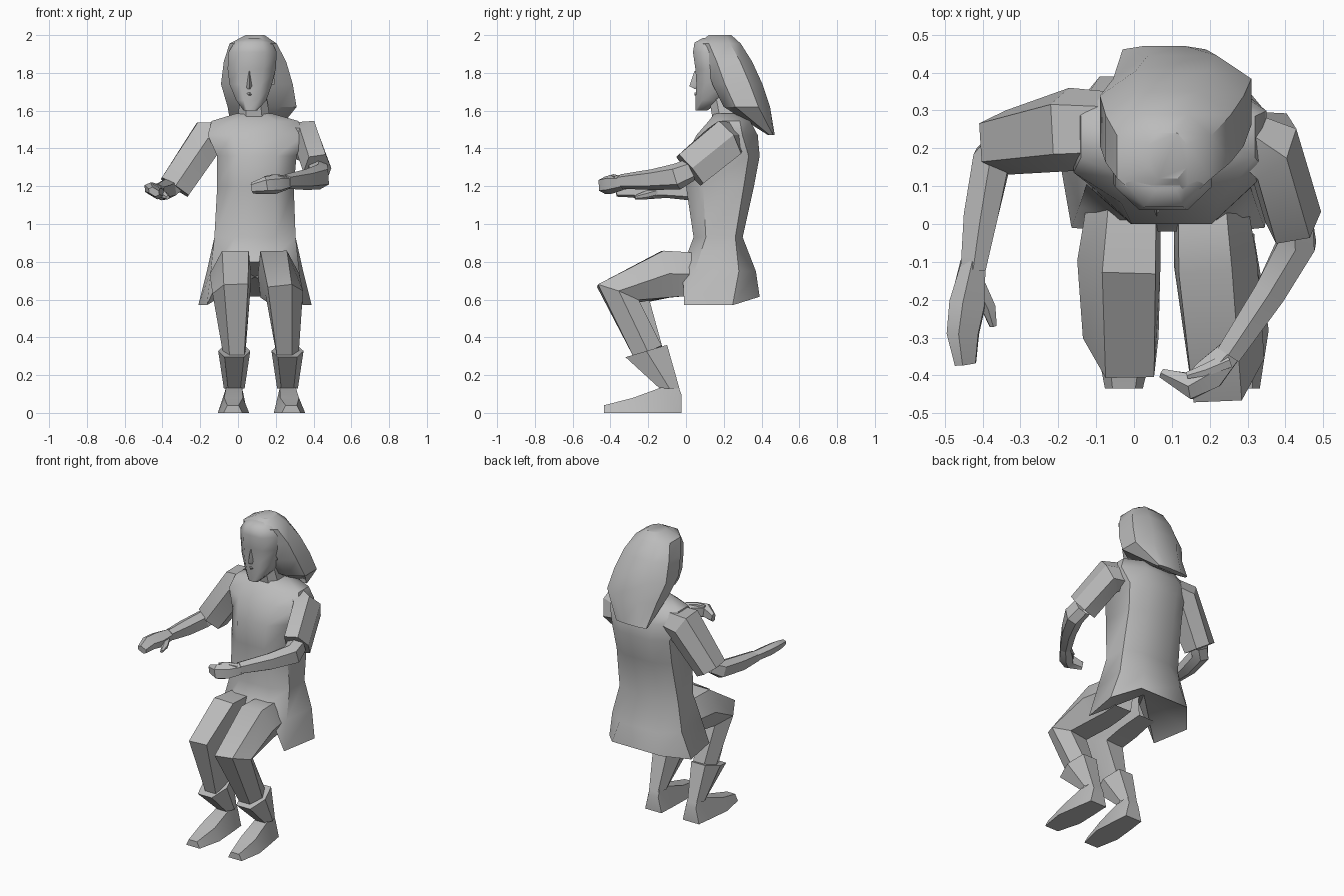
import bpy, bmesh, math
from mathutils import Vector

if "Cube" in bpy.data.objects:
    bpy.data.objects.remove(bpy.data.objects["Cube"])

grey = bpy.data.materials.new("plain grey")
grey.diffuse_color = (0.5, 0.5, 0.5, 1)
grey.use_nodes = True
grey.node_tree.nodes["Principled BSDF"].inputs["Base Color"].default_value = grey.diffuse_color


def loft(name, rings, angle=32, peak=None, start=True, end=True, drop=None):
    """Skin equal-length point rings; cap the ends; drop hidden faces by a rule."""
    bm = bmesh.new()
    vs = [[bm.verts.new(p) for p in r] for r in rings]
    n = len(vs[0])
    for a, b in zip(vs, vs[1:]):
        for i in range(n):
            j = (i + 1) % n
            bm.faces.new((a[i], a[j], b[j], b[i]))
    if end:
        bm.faces.new(vs[-1])
    if peak:  # hollow underside rising to a point
        c = bm.verts.new(peak)
        for i in range(n):
            bm.faces.new((vs[0][(i + 1) % n], vs[0][i], c))
    elif start:
        bm.faces.new(vs[0][::-1])
    bmesh.ops.recalc_face_normals(bm, faces=bm.faces)
    if drop:
        hidden = [f for f in bm.faces if drop(f.calc_center_median())]
        bmesh.ops.delete(bm, geom=hidden, context='FACES')
    me = bpy.data.meshes.new(name)
    bm.to_mesh(me)
    bm.free()
    me.materials.append(grey)
    ob = bpy.data.objects.new(name, me)
    bpy.context.collection.objects.link(ob)
    bpy.ops.object.select_all(action='DESELECT')
    ob.select_set(True)
    bpy.context.view_layer.objects.active = ob
    bpy.ops.object.shade_smooth_by_angle(angle=math.radians(angle))
    return ob


HEX = [(1, 0), (.6, 1), (-.6, 1), (-1, 0), (-.6, -1), (.6, -1)]
THIGH = [(1, 0), (.88, 1), (-.4, 1), (-1, 0), (-.4, -1), (.88, -1)]


def mirrored(half):
    return half + [(-x, y) for x, y in reversed(half)]


OCT = mirrored([(.5, -1), (1, -.5), (1, .5), (.5, 1)])
BODY = mirrored([(.5, -1), (1, -.5), (1, .7), (.5, 1)])
SKIRT = mirrored([(.5, -1), (.92, -.8), (1, .5), (.55, 1)])
HEM = mirrored([(.5, -1), (.85, -.95), (1, .3), (.6, 1)])


def limb(name, path, ref, section=HEX, flip=1, start=False):
    """Six-sided tube: path of (x, y, z, half size along ref, half size across)."""
    pts = [Vector(p[:3]) for p in path]
    ref, rings = Vector(ref), []
    for i, p in enumerate(path):
        t = Vector()
        if i:
            t += (pts[i] - pts[i - 1]).normalized()
        if i < len(pts) - 1:
            t += (pts[i + 1] - pts[i]).normalized()
        t.normalize()
        u = (ref - t * ref.dot(t)).normalized()
        v = t.cross(u)
        rings.append([pts[i] + u * p[3] * h * flip + v * p[4] * k for h, k in section])
    return loft(name, rings, start=start)


def stack(rows, section=OCT):
    """Eight-sided level rings from (z, xmin, xmax, yfront, yback)."""
    return [[Vector(((a + b) / 2 + (b - a) / 2 * h, (f + k) / 2 + (k - f) / 2 * g, z))
             for h, g in section] for z, a, b, f, k in rows]


# Tunic: flared hem, waist, chest, shoulders
tunic = stack([(.57, -.21, .39, -.02, .39)], HEM)
tunic += stack([(.75, -.165, .345, .01, .37)], SKIRT)
tunic += stack([
    (.93, -.125, .305, .04, .30), (1.2, -.11, .295, 0, .36),
    (1.36, -.11, .31, 0, .39)], BODY)
tunic += stack([
    (1.47, -.16, .35, .055, .38),
    (1.545, -.14, .32, .12, .34), (1.585, -.01, .18, .15, .29)])
for i in (0, 7):
    tunic[0][i].z, tunic[1][i].z = .8, .85   # front split over the thighs
for i in (3, 4):
    tunic[0][i].z = .615      # back hem sits higher
loft("tunic", tunic, 50, (.09, .2, .72))

# Neck and head
loft("neck", stack([(1.56, .0, .17, .14, .30), (1.68, .01, .15, .12, .27)]),
     start=False, end=False)
loft("head", stack([
    (1.60, .03, .10, .05, .11), (1.655, -.01, .15, .05, .20),
    (1.74, -.045, .18, .055, .25), (1.82, -.055, .20, .05, .28),
    (1.91, -.05, .205, .037, .28), (1.96, -.02, .18, .045, .28),
    (1.985, .03, .14, .09, .25)]), 60, drop=lambda c: c.y > .21 and c.z > 1.68)
loft("nose", [[(.06 + s * w, y, z) for s, y in ((-1, .07), (0, f), (1, .07))]
              for z, w, f in ((1.715, .022, .045), (1.73, .02, .018), (1.81, .008, .045))])
loft("mouth", [[(.06 + s * w, y, z) for s, y in ((-1, .06), (0, .044), (1, .06))]
               for z, w in ((1.68, .012), (1.688, .025), (1.695, .012))])

# Hair: shell sweeping backward to a narrower tip
hair = stack([
    (1.47, -.03, .19, .435, .47), (1.62, -.055, .31, .20, .445),
    (1.74, -.09, .29, .14, .405), (1.86, -.075, .255, .10, .35),
    (1.955, -.045, .205, .065, .29), (2.0, .04, .14, .12, .24)])
loft("hair", hair, 35, drop=lambda c: c.y < .18 and 1.7 < c.z < 1.93 and abs(c.x - .09) < .04)

# Legs, boots and feet: (side, hip x, knee x, ankle x, knee y, inner side, toe shift)
for side, hx, kx, ax, ky, inner, toe in (("right", -.03, -.035, -.02, -.30, 1, -.01),
                                         ("left", .205, .245, .262, -.36, -1, .03)):
    limb(side + "_leg", [
        (hx, .12, .73, .095, .10), (hx, .02, .735, .10, .115),
        (hx + .01 * -inner, -.10, .735, .11, .125), (kx, ky, .635, .10, .115),
        (ax, -.20, .32, .06, .08)], (1, 0, 0), THIGH, inner)
    # boot shaft with a tilted top edge
    loft(side + "_boot", [
        [(ax + a * h, (f[0] + b[0]) / 2 + (b[0] - f[0]) / 2 * k,
          (f[1] + b[1]) / 2 + (b[1] - f[1]) / 2 * k) for h, k in HEX]
        for a, f, b in ((.085, (-.32, .295), (-.10, .36)),
                        (.055, (-.14, .13), (-.035, .13)))], end=False)
    foot = []
    for y, top, w in ((-.025, .10, .06), (-.04, .14, .06), (-.13, .135, .07),
                      (-.28, .08, .083), (-.435, .04, .05)):
        x = ax - toe * .2 - toe * y * 2
        foot.append([(x - w, y, 0), (x + w, y, 0),
                     (x + w * .6, y, top), (x - w * .6, y, top)])
    loft(side + "_foot", foot)

# Sleeves
limb("right_sleeve", [
    (-.07, .25, 1.46, .10, .08), (-.165, .25, 1.45, .11, .10),
    (-.335, .215, 1.195, .085, .085)], (0, 1, 0))
limb("left_sleeve", [
    (.28, .235, 1.45, .07, .08), (.365, .205, 1.44, .085, .105),
    (.42, .02, 1.285, .076, .10)], (1, 0, 0))

# Forearms
limb("right_forearm", [
    (-.335, .21, 1.215, .05, .05), (-.375, .17, 1.185, .055, .05),
    (-.405, .02, 1.175, .05, .045), (-.425, -.12, 1.175, .035, .033)], (0, 0, 1))
limb("left_forearm", [
    (.42, .02, 1.285, .06, .05), (.43, -.05, 1.25, .07, .05),
    (.36, -.18, 1.235, .055, .042), (.25, -.345, 1.225, .038, .033)], (0, 0, 1))

# Hands and thumbs
limb("right_hand", [
    (-.425, -.10, 1.175, .035, .03), (-.44, -.21, 1.175, .056, .032),
    (-.452, -.29, 1.18, .05, .028), (-.445, -.37, 1.17, .033, .018)], (1, 0, -.6))
limb("right_thumb", [
    (-.42, -.15, 1.17, .025, .02), (-.385, -.22, 1.15, .02, .018),
    (-.372, -.27, 1.14, .009, .01)], (1, 0, -.6))
limb("left_hand", [
    (.26, -.33, 1.22, .038, .03), (.20, -.395, 1.21, .05, .042),
    (.15, -.428, 1.205, .047, .034), (.075, -.395, 1.19, .03, .012)], (0, 0, 1))
limb("left_thumb", [
    (.25, -.36, 1.24, .018, .02), (.19, -.385, 1.25, .014, .016),
    (.14, -.40, 1.245, .008, .009)], (0, 0, 1))
